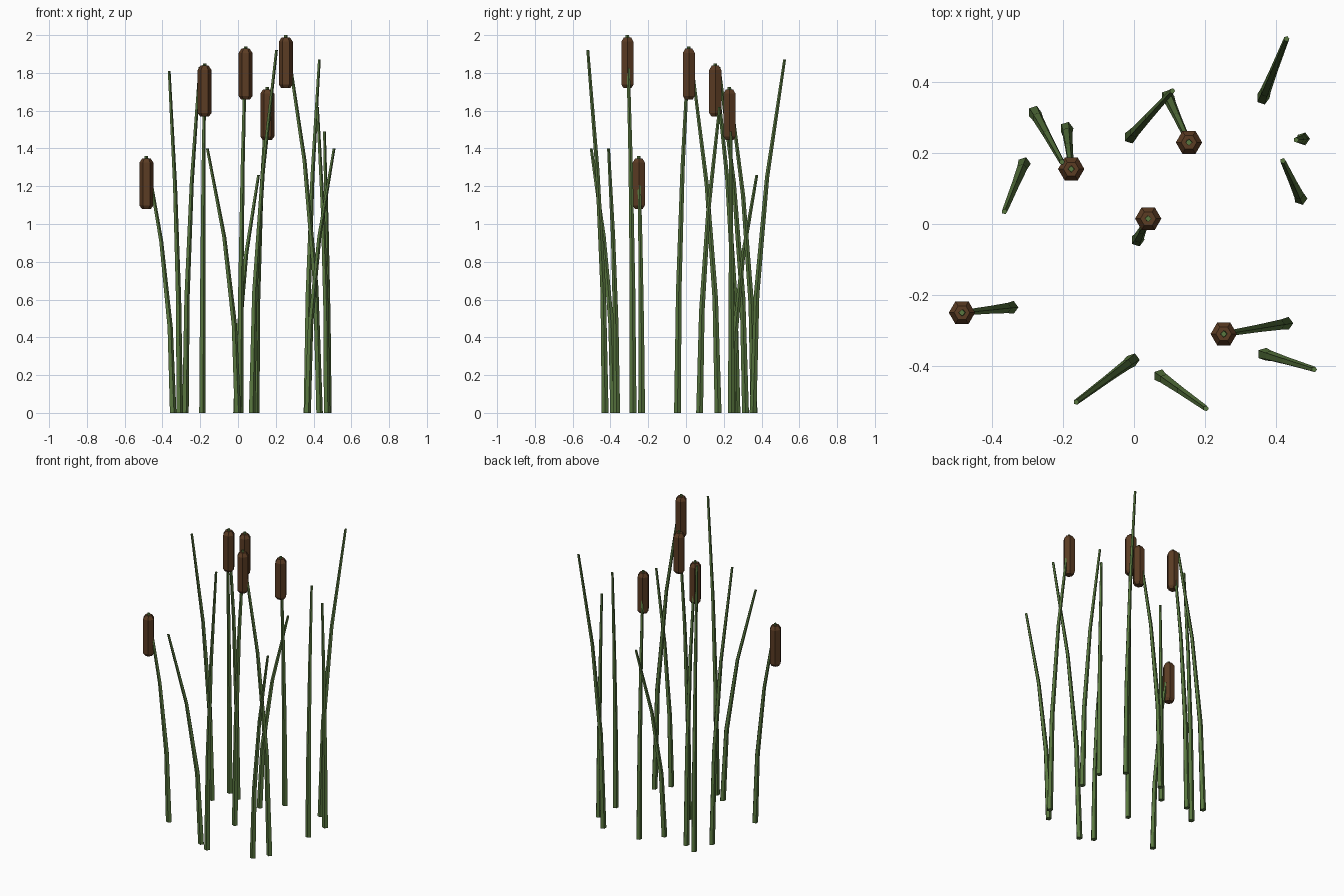
import bpy, bmesh
from math import cos, sin, tau

cube = bpy.data.objects.get("Cube")
if cube:
    bpy.data.objects.remove(cube)


def make_material(name, color):
    m = bpy.data.materials.new(name)
    m.use_nodes = True
    m.diffuse_color = color
    m.node_tree.nodes["Principled BSDF"].inputs["Base Color"].default_value = color
    return m


green = make_material("reed green", (0.10, 0.185, 0.05, 1))
brown = make_material("seed head brown", (0.105, 0.045, 0.017, 1))


def loft(name, rings, sides, material):
    """Join level rings given as (x, y, z, radius) into a capped tube."""
    bm = bmesh.new()
    loops = [[bm.verts.new((x + r * cos(tau * i / sides), y + r * sin(tau * i / sides), z))
              for i in range(sides)] for x, y, z, r in rings]
    for low, high in zip(loops, loops[1:]):
        for i in range(sides):
            j = (i + 1) % sides
            bm.faces.new((low[i], low[j], high[j], high[i]))
    bm.faces.new(loops[0][::-1])
    bm.faces.new(loops[-1])
    mesh = bpy.data.meshes.new(name)
    bm.to_mesh(mesh)
    bm.free()
    mesh.materials.append(material)
    ob = bpy.data.objects.new(name, mesh)
    bpy.context.collection.objects.link(ob)


def stem(name, base, tip, height):
    """Tapered stem in three straight pieces, leaning more towards the tip."""
    rings = []
    for k in range(4):
        t = k / 3
        x, y = (b + (e - b) * t * t for b, e in zip(base, tip))
        rings.append((x, y, height * t, 0.019 - 0.011 * t))
    loft(name, rings, 5, green)


def seed_head(name, tip, height):
    """Upright six-sided head with bevelled ends and a small green point."""
    x, y = tip
    profile = [(0.28, 0.024), (0.262, 0.037), (0.035, 0.037), (0.012, 0.022)]
    loft(name, [(x, y, height - d, r) for d, r in profile], 6, brown)
    loft(name + "_point", [(x, y, height - 0.03, 0.011), (x, y, height, 0.009)], 4, green)


# Stems that carry a seed head: base, tip, height
cattails = [
    ((-0.345, -0.235), (-0.485, -0.25), 1.36),
    ((-0.19, 0.27), (-0.177, 0.155), 1.85),
    ((0.01, -0.045), (0.04, 0.015), 1.94),
    ((0.095, 0.36), (0.155, 0.23), 1.725),
    ((0.43, -0.28), (0.253, -0.31), 2.0),
]
for n, (base, tip, height) in enumerate(cattails, 1):
    stem(f"cattail_stem_{n}", base, tip, height)
    seed_head(f"seed_head_{n}", tip, height)

# Bare reeds: base, tip, height
reeds = [
    ((-0.31, 0.17), (-0.365, 0.035), 1.81),
    ((-0.28, 0.315), (-0.203, 0.175), 1.83),
    ((-0.003, -0.383), (-0.163, -0.502), 1.4),
    ((0.073, -0.428), (0.203, -0.52), 1.92),
    ((0.367, -0.367), (0.508, -0.41), 1.4),
    ((0.363, 0.355), (0.43, 0.522), 1.87),
    ((0.47, 0.072), (0.42, 0.178), 1.62),
    ((0.477, 0.24), (0.457, 0.237), 1.49),
    ((-0.01, 0.245), (0.108, 0.375), 1.26),
]
for n, reed in enumerate(reeds, 1):
    stem(f"reed_{n}", *reed)
